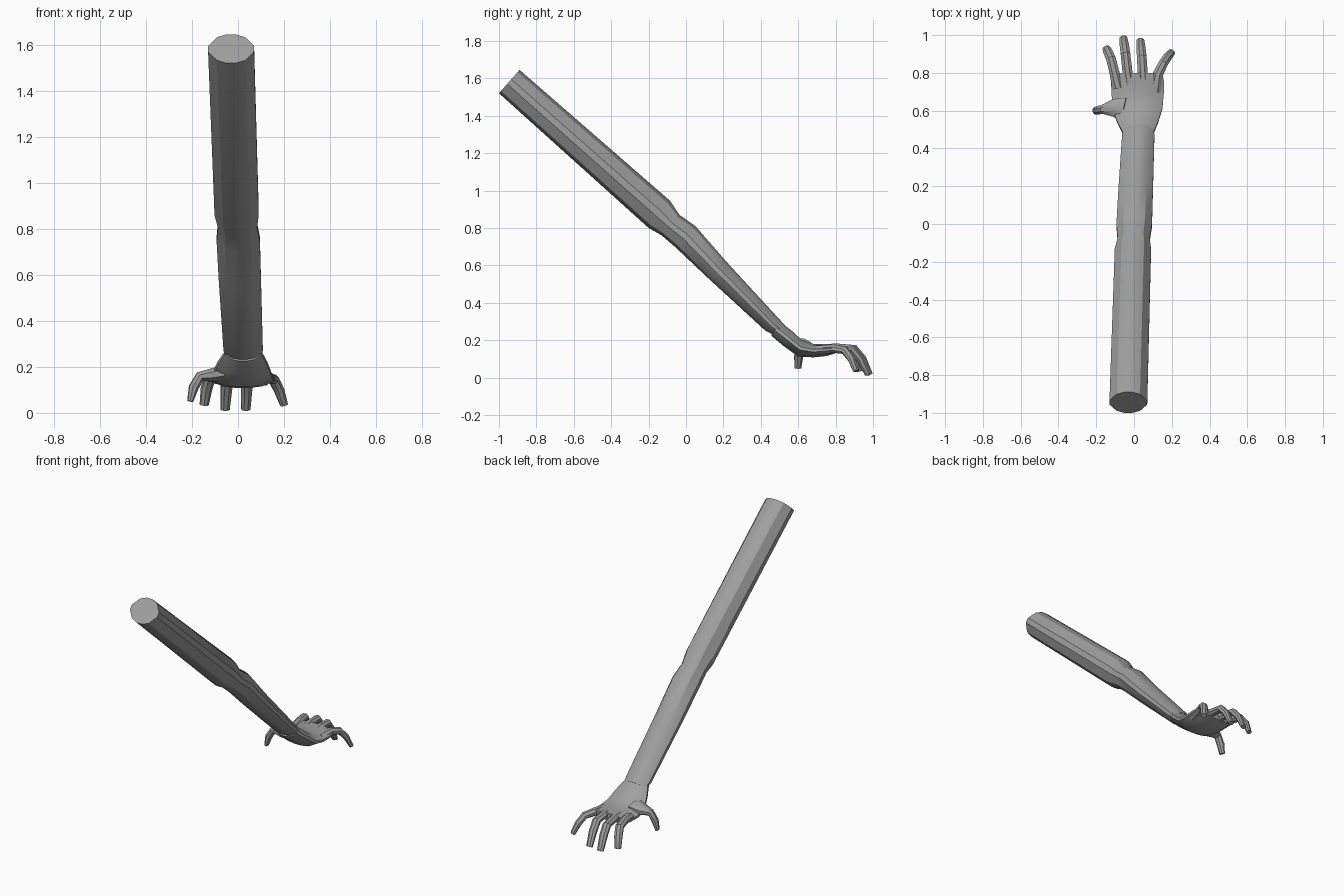
import bpy, bmesh, math
from mathutils import Vector

skin = bpy.data.materials.new("plain grey")
skin.diffuse_color = (0.35, 0.35, 0.35, 1)

# Rounded section with narrow flats on top, bottom and sides
QUARTER = [(0.2, 1.0), (0.62, 0.8), (1.0, 0.2)]
ARM = (QUARTER + [(u, -v) for u, v in reversed(QUARTER)]
       + [(-u, -v) for u, v in QUARTER] + [(-u, v) for u, v in reversed(QUARTER)])
FINGER = [(math.sin(math.pi * (i + 0.5) / 4), math.cos(math.pi * (i + 0.5) / 4)) for i in range(8)]
FINGER = [(u * 1.06, v * 1.06) for u, v in FINGER]


def loft(name, rings, angle=30):
    """Skin a list of point rings and cap both ends."""
    bm = bmesh.new()
    loops = [[bm.verts.new(p) for p in ring] for ring in rings]
    n = len(loops[0])
    for a, b in zip(loops, loops[1:]):
        for i in range(n):
            j = (i + 1) % n
            bm.faces.new((a[i], a[j], b[j], b[i]))
    bm.faces.new(loops[0])
    bm.faces.new(loops[-1])
    bmesh.ops.recalc_face_normals(bm, faces=bm.faces)
    mesh = bpy.data.meshes.new(name)
    bm.to_mesh(mesh)
    bm.free()
    mesh.materials.append(skin)
    ob = bpy.data.objects.new(name, mesh)
    bpy.context.collection.objects.link(ob)
    bpy.context.view_layer.objects.active = ob
    ob.select_set(True)
    bpy.ops.object.shade_smooth_by_angle(angle=math.radians(angle))
    ob.select_set(False)


def band(x0, x1, top, bottom):
    """Section spanning x0..x1 between a top and a bottom (y, z) point."""
    mid = Vector(((x0 + x1) / 2, (top[0] + bottom[0]) / 2, (top[1] + bottom[1]) / 2))
    side = Vector(((x1 - x0) / 2, 0, 0))
    up = Vector((0, (top[0] - bottom[0]) / 2, (top[1] - bottom[1]) / 2))
    return [mid + side * u + up * v for u, v in ARM]


def digit(name, path):
    """Tapering finger along (x, y, z, half width, half thickness) stations."""
    pts = [Vector(p[:3]) for p in path]
    rings = []
    for i, p in enumerate(path):
        a = (pts[i] - pts[max(i - 1, 0)]).normalized()
        b = (pts[min(i + 1, len(pts) - 1)] - pts[i]).normalized()
        t = (a + b).normalized()
        side = t.cross(Vector((0, 0, 1))).normalized()
        up = side.cross(t)
        rings.append([pts[i] + side * u * p[3] + up * v * p[4] for u, v in FINGER])
    loft(name, rings, 35)


# Upper arm, elbow and forearm in one skin
loft("arm", [
    band(-0.13, 0.07, (-0.89, 1.645), (-1.0, 1.52)),
    band(-0.102, 0.09, (-0.085, 0.945), (-0.2, 0.80)),
    band(-0.087, 0.083, (-0.035, 0.87), (-0.13, 0.76)),
    band(-0.093, 0.095, (0.05, 0.81), (-0.06, 0.70)),
    band(-0.083, 0.10, (0.22, 0.615), (0.12, 0.53)),
    band(-0.063, 0.108, (0.51, 0.30), (0.425, 0.25)),
    band(-0.055, 0.10, (0.53, 0.28), (0.475, 0.225)),
])

# Wrist bending into the flat palm
loft("palm", [
    band(-0.058, 0.103, (0.505, 0.295), (0.455, 0.225)),
    band(-0.09, 0.128, (0.56, 0.255), (0.52, 0.17)),
    band(-0.115, 0.15, (0.62, 0.20), (0.60, 0.112)),
    band(-0.118, 0.157, (0.68, 0.18), (0.68, 0.108)),
    band(-0.122, 0.16, (0.75, 0.18), (0.75, 0.115)),
    band(-0.125, 0.15, (0.80, 0.178), (0.80, 0.13)),
], 35)

# Four curled fingers
digit("index_finger", [
    (-0.085, 0.72, 0.15, 0.032, 0.026), (-0.103, 0.80, 0.16, 0.027, 0.023),
    (-0.122, 0.875, 0.155, 0.026, 0.021), (-0.137, 0.91, 0.105, 0.025, 0.02),
    (-0.147, 0.93, 0.035, 0.02, 0.014)])
digit("middle_finger", [
    (-0.02, 0.72, 0.15, 0.032, 0.026), (-0.034, 0.80, 0.16, 0.027, 0.023),
    (-0.045, 0.90, 0.155, 0.026, 0.021), (-0.051, 0.945, 0.10, 0.025, 0.02),
    (-0.056, 0.985, 0.015, 0.02, 0.014)])
digit("ring_finger", [
    (0.052, 0.72, 0.15, 0.032, 0.026), (0.046, 0.80, 0.16, 0.027, 0.023),
    (0.041, 0.885, 0.155, 0.026, 0.021), (0.037, 0.93, 0.10, 0.025, 0.02),
    (0.034, 0.972, 0.015, 0.02, 0.014)])
digit("little_finger", [
    (0.11, 0.70, 0.145, 0.035, 0.026), (0.125, 0.79, 0.155, 0.028, 0.023),
    (0.155, 0.85, 0.145, 0.025, 0.021), (0.178, 0.885, 0.10, 0.024, 0.019),
    (0.20, 0.91, 0.035, 0.019, 0.014)])

# Thumb reaching sideways and down
digit("thumb", [
    (-0.05, 0.605, 0.175, 0.065, 0.035), (-0.11, 0.615, 0.165, 0.048, 0.03),
    (-0.165, 0.607, 0.158, 0.024, 0.022), (-0.193, 0.602, 0.11, 0.023, 0.021),
    (-0.208, 0.598, 0.05, 0.018, 0.012)])
